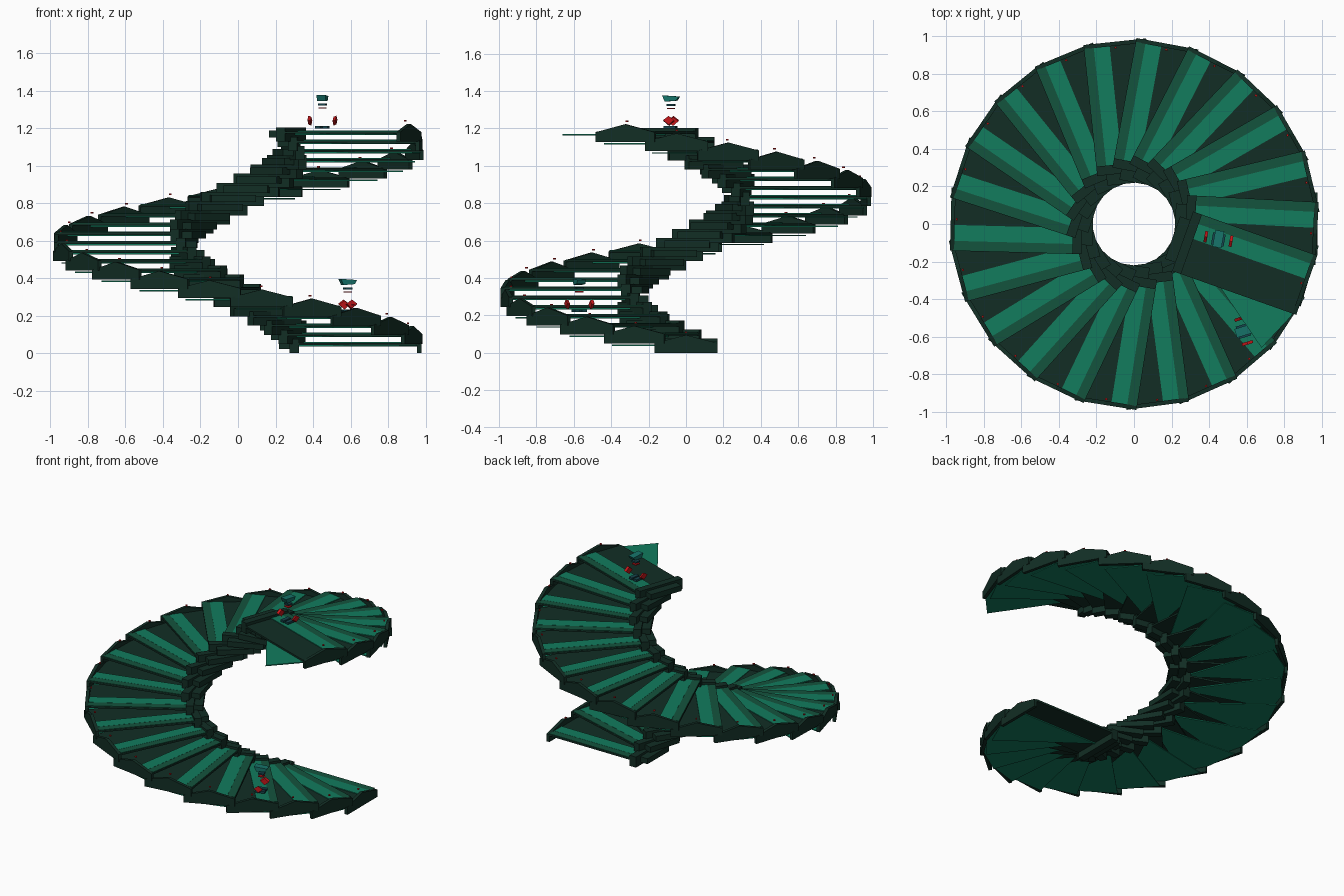
import bpy, bmesh, math
from mathutils import Matrix, Vector

if "Cube" in bpy.data.objects:
    bpy.data.objects.remove(bpy.data.objects["Cube"])

STEPS, TURN, RISE = 24, math.radians(-16.5), 0.049


def material(name, rgb):
    m = bpy.data.materials.new(name)
    m.diffuse_color = (*rgb, 1)
    m.use_nodes = True
    m.node_tree.nodes["Principled BSDF"].inputs["Base Color"].default_value = m.diffuse_color
    return m


DARK = material("dark green", (0.006, 0.027, 0.018))
MID = material("mid green", (0.007, 0.088, 0.048))
BRIGHT = material("bright green", (0.006, 0.2, 0.11))
RED = material("red", (0.55, 0.008, 0.01))
TEAL = material("teal", (0.008, 0.17, 0.14))
BLUE = material("dark teal blue", (0.008, 0.06, 0.075))


def extrude(name, points, offset, mat):
    """Mesh made by extruding a flat polygon along an offset."""
    bm = bmesh.new()
    face = bm.faces.new([bm.verts.new(p) for p in points])
    res = bmesh.ops.extrude_face_region(bm, geom=[face], use_keep_orig=True)
    verts = [g for g in res["geom"] if isinstance(g, bmesh.types.BMVert)]
    bmesh.ops.translate(bm, verts=verts, vec=Vector(offset))
    bmesh.ops.recalc_face_normals(bm, faces=bm.faces)
    me = bpy.data.meshes.new(name)
    bm.to_mesh(me)
    bm.free()
    me.materials.append(mat)
    return me


def slab(name, pts, z0, z1, mat):
    return extrude(name, [(x, y, z0) for x, y in pts], (0, 0, z1 - z0), mat)


def box(name, x0, x1, y0, y1, z0, z1, mat):
    return slab(name, [(x0, y0), (x1, y0), (x1, y1), (x0, y1)], z0, z1, mat)


def place(mesh, matrix):
    ob = bpy.data.objects.new(mesh.name, mesh)
    ob.matrix_world = matrix
    bpy.context.collection.objects.link(ob)


# One step, pointing along +x; the climb goes towards -y
W = 0.168
gable = [(-W, 0), (W, 0), (W, 0.052), (0, 0.095), (-W, 0.052)]
step = [
    box("tread", 0.31, 0.96, -W, W, 0.043, 0.055, DARK),
    box("nosing", 0.32, 0.957, 0.115, W - 0.002, 0.05, 0.059, MID),
    box("tread_strip", 0.32, 0.957, 0.03, 0.115, 0.05, 0.06, BRIGHT),
    slab("winder_panel", [(0.32, 0.0), (0.955, 0.0), (0.955, -0.18), (0.861, -0.395)],
         0.036, 0.043, BRIGHT),
    box("inner_stringer", 0.275, 0.325, -W, W, 0, 0.075, DARK),
    box("inner_lip", 0.218, 0.285, -0.12, 0.12, 0.022, 0.06, DARK),
    extrude("outer_stringer", [(0.955, y, z) for y, z in gable], (0.022, 0, 0), DARK),
    box("rail_stud", 0.94, 0.95, -0.006, 0.006, 0.107, 0.115, RED),
]
for i in range(STEPS):
    m = Matrix.Translation((0, 0, RISE * i)) @ Matrix.Rotation(TURN * i, 4, 'Z')
    for part in step:
        place(part, m)

# Small floating figure: head, neck rings, arms and feet
diamond = [(0, -0.03, 0.04), (0, 0, 0.015), (0, 0.03, 0.04), (0, 0, 0.062)]
figure = [
    extrude("figure_head", [(-0.024, -0.045, 0.178), (-0.024, 0.045, 0.172),
                            (-0.024, 0.032, 0.15), (-0.024, -0.03, 0.145)],
            (0.048, 0, 0), TEAL),
    box("figure_collar", -0.02, 0.02, -0.02, 0.02, 0.122, 0.132, BLUE),
    box("figure_belt", -0.018, 0.018, -0.018, 0.018, 0.105, 0.112, RED),
]
for s in (-1, 1):
    figure.append(box("figure_foot", s * 0.02 - 0.014, s * 0.02 + 0.014,
                      -0.035, 0.03, 0.0, 0.014, BLUE))
    figure.append(extrude("figure_arm", [(s * 0.06, y, z) for y, z in
                                         [p[1:] for p in diamond]],
                          (s * 0.016, 0, 0.006), RED))
for loc, turn in (((0.45, -0.08, 1.198), -10), ((0.585, -0.57, 0.218), -73)):
    m = Matrix.Translation(loc) @ Matrix.Rotation(math.radians(turn), 4, 'Z')
    for part in figure:
        place(part, m)
